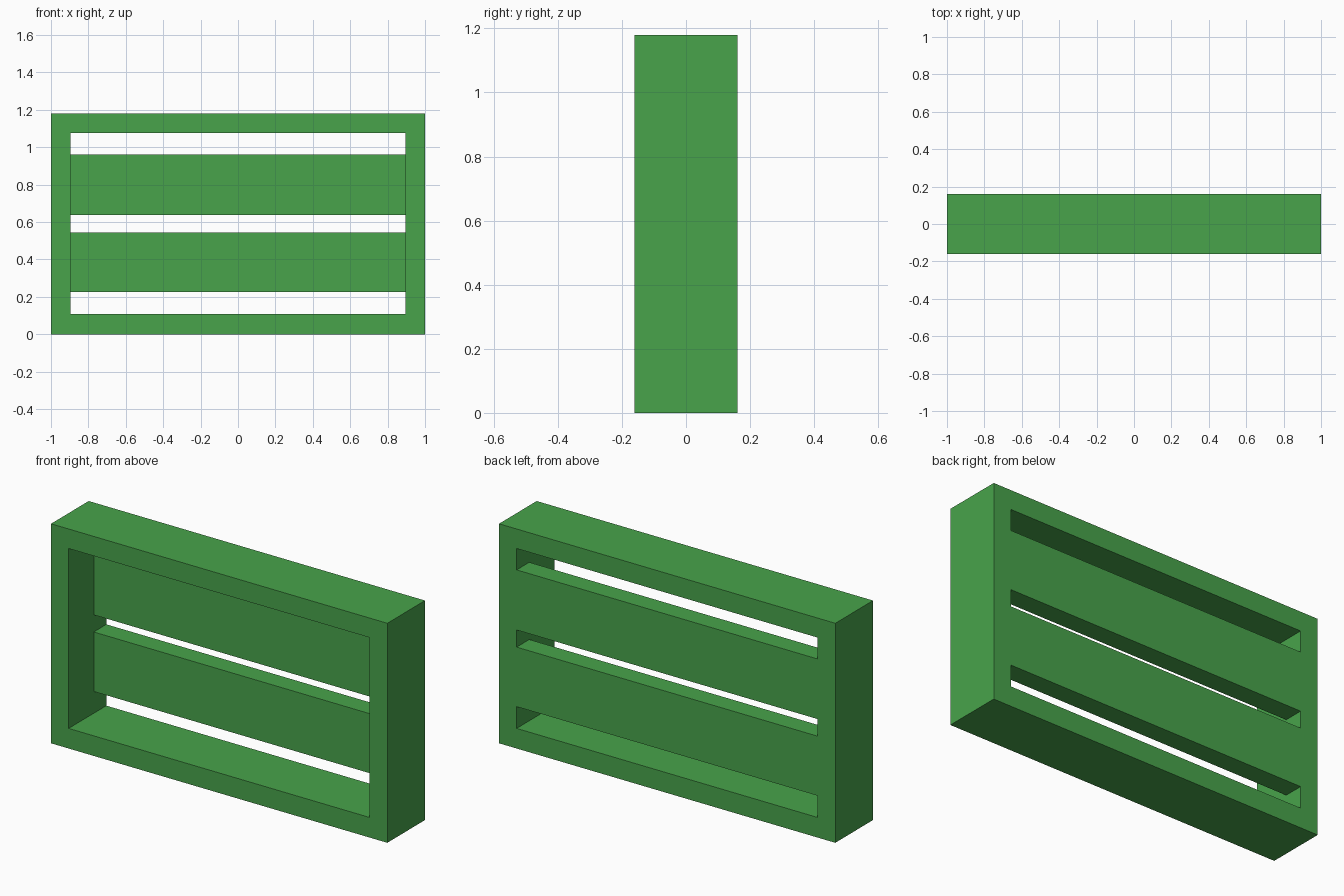
import bpy

if "Cube" in bpy.data.objects:
    bpy.data.objects.remove(bpy.data.objects["Cube"])

W, D, H = 2.0, 0.32, 1.18          # overall size
IN_X = 0.895                       # half width of the opening
Z0, Z1 = 0.108, 1.075              # opening bottom and top
SLAT_FRONT = 0.053                 # slats run from here to the back face
SLOTS = [(Z0, 0.225), (0.545, 0.637), (0.96, Z1)]


def box(name, x, y, z):
    """Box from (min, max) pairs."""
    bpy.ops.mesh.primitive_cube_add(size=1)
    ob = bpy.context.object
    ob.name = name
    for i, (a, b) in enumerate((x, y, z)):
        ob.location[i] = (a + b) / 2
        ob.scale[i] = b - a
    bpy.ops.object.transform_apply(location=True, rotation=False, scale=True)
    return ob


def cut(target, cutter):
    mod = target.modifiers.new("cut", 'BOOLEAN')
    mod.operation = 'DIFFERENCE'
    mod.solver = 'EXACT'
    mod.object = cutter
    bpy.context.view_layer.objects.active = target
    bpy.ops.object.modifier_apply(modifier=mod.name)
    bpy.data.objects.remove(cutter)


# Solid block that becomes the frame with its slatted back
frame = box("slatted_frame", (-W / 2, W / 2), (-D / 2, D / 2), (0, H))

# Front recess in front of the slats
cut(frame, box("recess_cutter", (-IN_X, IN_X), (-0.3, SLAT_FRONT), (Z0, Z1)))

# Open gaps between the slats
for z in SLOTS:
    cut(frame, box("slot_cutter", (-IN_X, IN_X), (-0.3, 0.3), z))

# Green paint
green = bpy.data.materials.new("green_paint")
green.diffuse_color = (0.065, 0.37, 0.07, 1)
green.use_nodes = True
green.node_tree.nodes["Principled BSDF"].inputs["Base Color"].default_value = green.diffuse_color
frame.data.materials.clear()
frame.data.materials.append(green)
